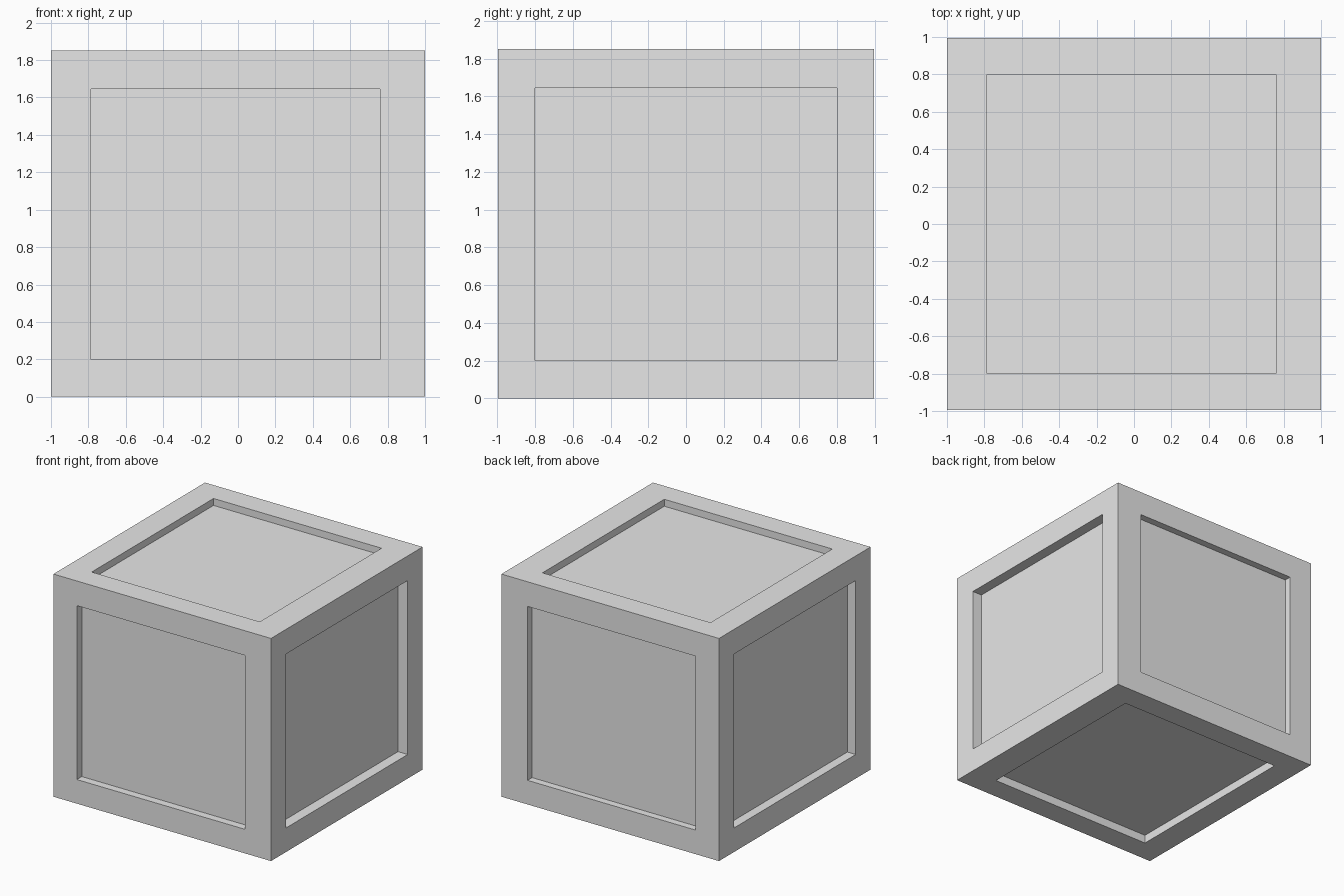
import bpy
import bmesh
from mathutils import Vector

default = bpy.data.objects.get("Cube")
if default:
    bpy.data.objects.remove(default, do_unlink=True)

# Outer block, panel openings and panel planes, as low and high corners
OUTER = (Vector((-1, -0.995, 0)), Vector((1, 0.995, 1.85)))
OPENING = (Vector((-0.785, -0.8, 0.2)), Vector((0.76, 0.8, 1.645)))
PANEL = (Vector((-0.923, -0.93, 0.07)), Vector((0.911, 0.935, 1.792)))

grey = bpy.data.materials.new("plain grey")
grey.use_nodes = True
colour = (0.8, 0.8, 0.8, 1)
grey.diffuse_color = colour
grey.node_tree.nodes["Principled BSDF"].inputs["Base Color"].default_value = colour

bm = bmesh.new()
bmesh.ops.create_cube(bm, size=2)
for v in bm.verts:
    v.co = [OUTER[v.co[i] > 0][i] for i in range(3)]

# Frame border, then recess walls and panel, on each side
centre = (OUTER[0] + OUTER[1]) / 2
for face in list(bm.faces):
    axis = max(range(3), key=lambda i: abs(face.normal[i]))
    side = face.normal[axis] > 0
    bmesh.ops.inset_individual(bm, faces=[face], thickness=0.1)
    for v in face.verts:
        for i in range(3):
            if i != axis:
                v.co[i] = OPENING[v.co[i] > centre[i]][i]
    bmesh.ops.inset_individual(bm, faces=[face], thickness=0.01)
    for v in face.verts:
        for i in range(3):
            if i == axis:
                v.co[i] = PANEL[side][i]
            else:
                v.co[i] = OPENING[v.co[i] > centre[i]][i]

bmesh.ops.recalc_face_normals(bm, faces=bm.faces)
mesh = bpy.data.meshes.new("panelled_crate")
bm.to_mesh(mesh)
bm.free()
mesh.materials.append(grey)
crate = bpy.data.objects.new("panelled_crate", mesh)
bpy.context.collection.objects.link(crate)
